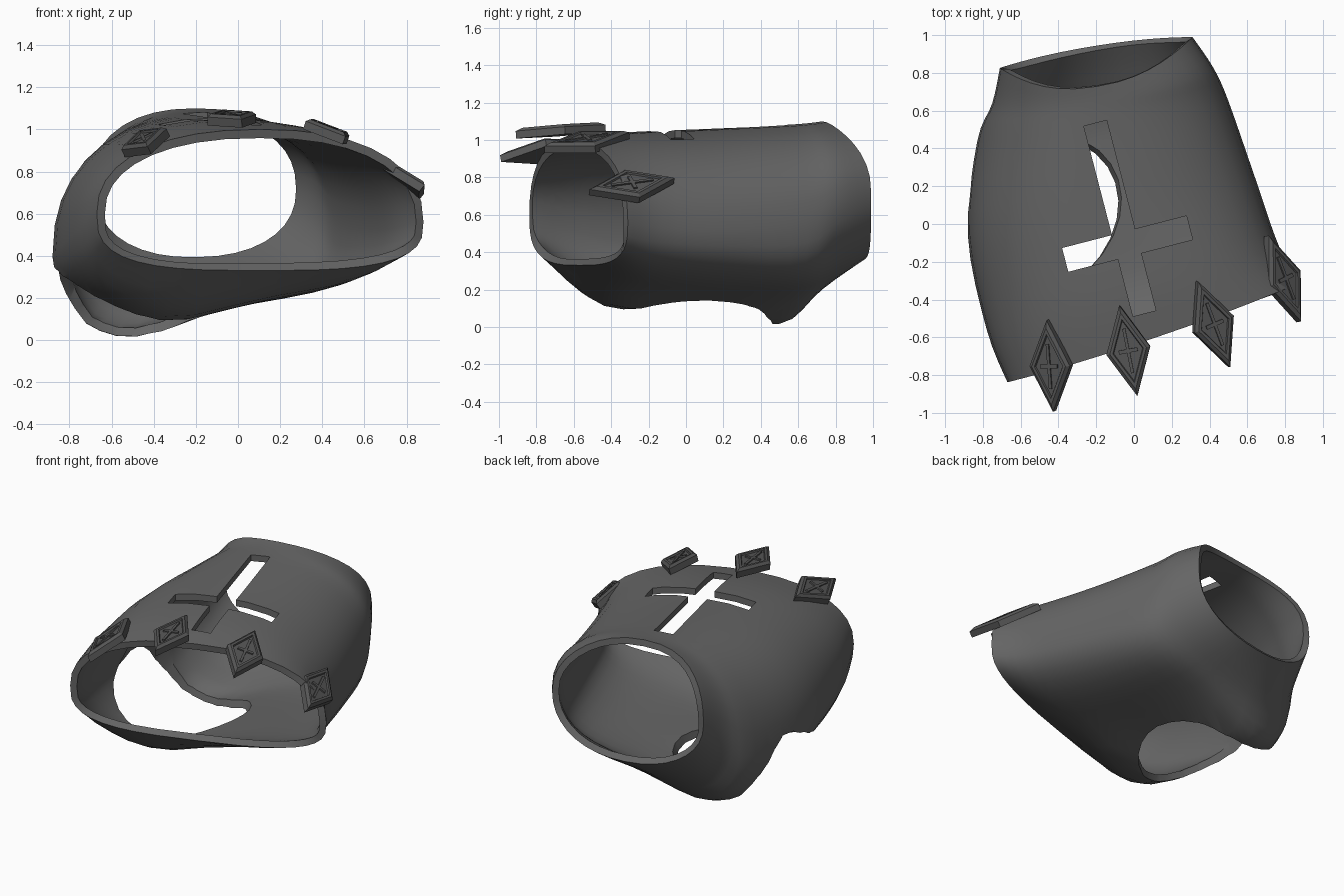
import bpy, bmesh, math
from mathutils import Vector, Matrix

cube = bpy.data.objects.get("Cube")
if cube:
    bpy.data.objects.remove(cube, do_unlink=True)


def material(name, value):
    m = bpy.data.materials.new(name)
    m.use_nodes = True
    colour = (value, value, value, 1)
    m.diffuse_color = colour
    bsdf = m.node_tree.nodes["Principled BSDF"]
    bsdf.inputs["Base Color"].default_value = colour
    bsdf.inputs["Roughness"].default_value = 0.8
    return m


leather = material("grey leather", 0.13)
metal = material("dark grey metal", 0.095)


def add_object(name, bm, mat=None):
    mesh = bpy.data.meshes.new(name)
    bm.to_mesh(mesh)
    bm.free()
    obj = bpy.data.objects.new(name, mesh)
    bpy.context.collection.objects.link(obj)
    if mat:
        mesh.materials.append(mat)
    return obj


def spline(a, b, c, d, t):
    return [q + t / 2 * (r - p + t * (2 * p - 5 * q + 4 * r - s + t * (3 * (q - r) + s - p)))
            for p, q, r, s in zip(a, b, c, d)]


# Hand sections, knuckles to wrist: y, y slope, left x, right x, widest z on the left,
# widest z on the right, top z, bottom z, bottom squareness, thumb bulge, bulge x, curl
SECTIONS = [
    (-.61, .34, -.67, .88, .6, .56, 1.0, .33, 3.1, 0, -.3, .03),
    (-.34, .28, -.78, .77, .5, .53, 1.04, .23, 2.6, .13, -.35, 0),
    (.12, .2, -.88, .64, .4, .52, 1.06, .19, 2.6, .11, -.45, 0),
    (.57, .16, -.83, .5, .37, .56, 1.08, .2, 2.9, .2, -.56, .03),
    (.76, .16, -.75, .42, .54, .66, 1.09, .27, 2.4, .1, -.52, .08),
    (.94, .16, -.71, .31, .7, .72, 1.1, .36, 2.2, 0, -.5, .18),
]
SIDES, STEPS = 36, 4


def section_points(sec):
    y0, slope, left, right, mid_l, mid_r, top, bottom, square, bulge, bulge_x, curl = sec
    for j in range(SIDES):
        a = math.tau * j / SIDES
        c, s = math.cos(a), math.sin(a)
        power = 2 / (2.3 if s > 0 else square)
        cx = math.copysign(abs(c) ** power, c)
        sz = abs(s) ** power
        x = (left + right) / 2 + (right - left) / 2 * cx
        mid = mid_l + (mid_r - mid_l) * (cx + 1) / 2
        y = y0 + slope * x
        if s > 0:
            z = mid + (top - mid) * sz
            y -= curl * s * s
        else:
            z = mid - (mid - bottom) * sz
            z -= bulge * math.exp(-((x - bulge_x) / .4) ** 2) * min(1, -s * 1.6)
            y += curl * .2 * s * s
        yield (x, y, z)


# Glove shell
bm = bmesh.new()
rings = []
last = len(SECTIONS) - 1
for i in range(last):
    near = [SECTIONS[max(0, min(last, i + k))] for k in (-1, 0, 1, 2)]
    for step in range(STEPS + (i == last - 1)):
        sec = spline(*near, step / STEPS)
        rings.append([bm.verts.new(p) for p in section_points(sec)])
for r0, r1 in zip(rings, rings[1:]):
    for j in range(SIDES):
        k = (j + 1) % SIDES
        bm.faces.new((r0[j], r1[j], r1[k], r0[k]))
glove = add_object("glove", bm, leather)
solid = glove.modifiers.new("thickness", 'SOLIDIFY')
solid.thickness = .042
solid.offset = -1


def box_cutter(name, centre, size, turn):
    b = bmesh.new()
    bmesh.ops.create_cube(b, size=1, matrix=Matrix.Translation(centre)
                          @ Matrix.Rotation(math.radians(turn), 4, 'Z')
                          @ Matrix.Diagonal((*size, 1)))
    return add_object(name, b)


# Cutters: cross on the back of the hand, and the thumb hole
long_bar = box_cutter("cross_long_cutter", (-.075, .03, 1.05), (.125, 1.04, .5), 14.5)
short_bar = box_cutter("cross_short_cutter", (-.035, -.105, 1.05), (.68, .13, .5), 14.5)
axis = Vector((.36, .34, 1)).normalized()
bm = bmesh.new()
bmesh.ops.create_cone(bm, cap_ends=True, segments=28, radius1=.42, radius2=.42, depth=.9,
                      matrix=Matrix.Translation(Vector((-.49, .1, .25)) - axis * .13)
                      @ axis.to_track_quat('Z', 'Y').to_matrix().to_4x4())
thumb_hole = add_object("thumb_hole_cutter", bm)

cutters = (long_bar, short_bar, thumb_hole)
for cutter in cutters:
    cutter.hide_render = True
    cut = glove.modifiers.new(cutter.name, 'BOOLEAN')
    cut.operation = 'DIFFERENCE'
    cut.solver = 'EXACT'
    cut.object = cutter

bpy.context.view_layer.objects.active = glove
for obj in bpy.context.selected_objects:
    obj.select_set(False)
glove.select_set(True)
for mod in list(glove.modifiers):
    bpy.ops.object.modifier_apply(modifier=mod.name)
for cutter in cutters:
    bpy.data.objects.remove(cutter, do_unlink=True)
bpy.ops.object.shade_smooth_by_angle(angle=math.radians(40))


# Diamond studs along the knuckles
def stud(name, centre, normal, direction):
    b = bmesh.new()
    width, length = .118, .245
    # Stepped profile: scale, height
    levels = [(1, -.025), (1, .015), (.84, .03), (.7, .03), (.66, .02)]
    loops = [[b.verts.new((x * width * k, y * length * k, h))
              for x, y in ((1, 0), (0, 1), (-1, 0), (0, -1))] for k, h in levels]
    b.faces.new(loops[0][::-1])
    b.faces.new(loops[-1])
    for lo, hi in zip(loops, loops[1:]):
        for j in range(4):
            k = (j + 1) % 4
            b.faces.new((lo[j], lo[k], hi[k], hi[j]))
    # Raised crossed bars
    for size in ((.1, .02, .014), (.016, .24, .014)):
        bmesh.ops.create_cube(b, size=1, matrix=Matrix.Translation((0, 0, .022))
                              @ Matrix.Diagonal((*size, 1)))
    z = Vector(normal).normalized()
    y = Vector(direction)
    y = (y - z * y.dot(z)).normalized()
    x = y.cross(z)
    frame = Matrix((x, y, z)).transposed().to_4x4()
    bmesh.ops.transform(b, verts=b.verts, matrix=Matrix.Translation(centre) @ frame)
    return add_object(name, b, metal)


stud("knuckle_stud_1", (-.44, -.75, .94), (-.42, -.16, .9), (-.06, 1, .12))
stud("knuckle_stud_2", (-.03, -.67, 1.05), (-.04, -.08, 1), (-.2, 1, .08))
stud("knuckle_stud_3", (.42, -.53, .99), (.33, -.03, .94), (-.38, 1, .15))
stud("knuckle_stud_4", (.79, -.29, .755), (.62, .13, .78), (-.38, 1, .13))
